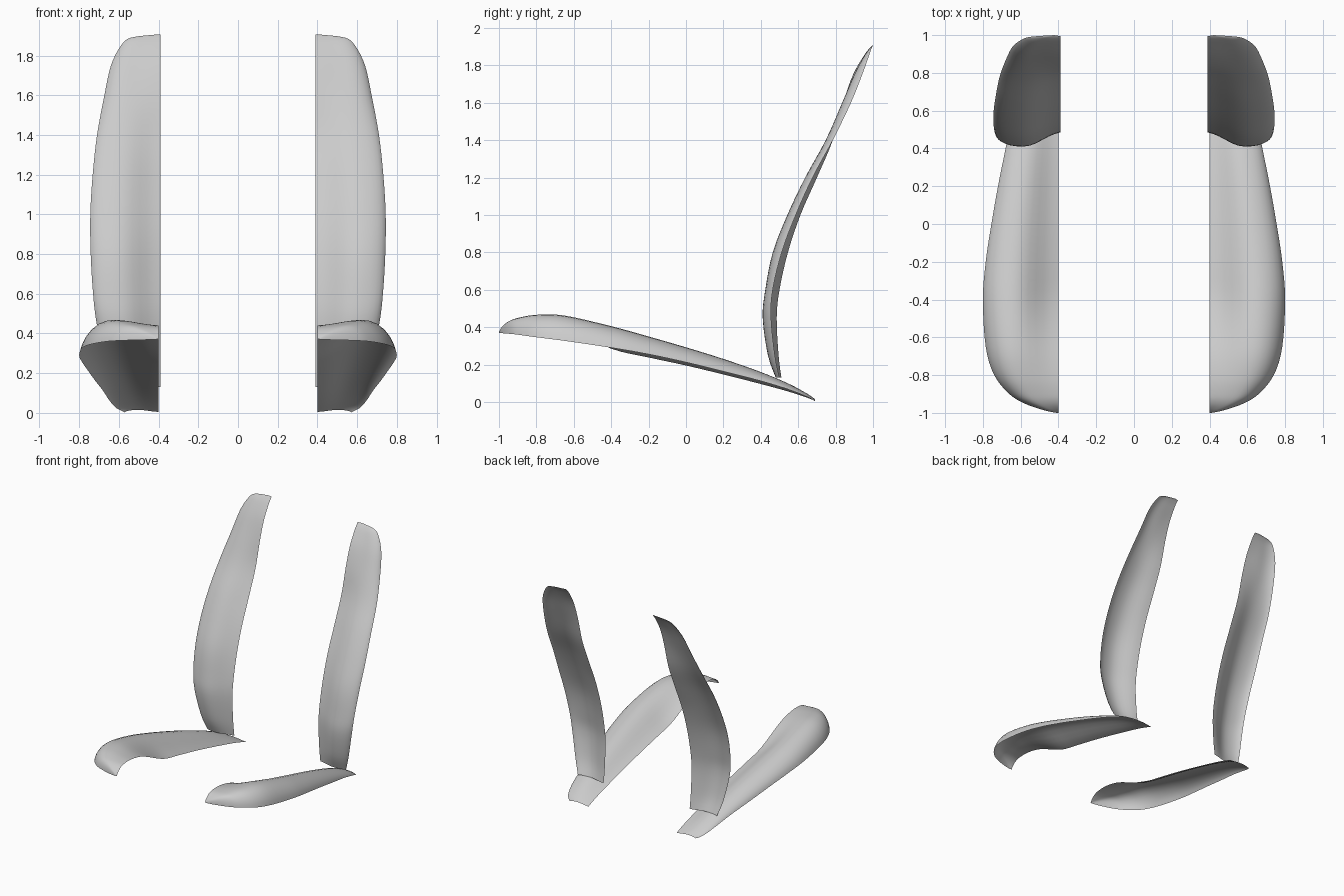
import bpy

# cross-section: (fraction across the width, rise from edge to crest)
SECTION = [(0, 0), (.1, .12), (.2, .31), (.3, .54), (.4, .77), (.5, .93), (.6, 1),
           (.7, .97), (.8, .86), (.88, .68), (.94, .46), (.98, .22), (1, 0)]


def smooth_rows(rows, steps=4):
    """Catmull-Rom interpolation through the station rows."""
    out = []
    for i in range(len(rows) - 1):
        a, b, c, d = (rows[max(0, min(len(rows) - 1, i + k))] for k in (-1, 0, 1, 2))
        for s in range(steps):
            t = s / steps
            out.append([.5 * (2 * q + (r - p) * t + (2 * p - 5 * q + 4 * r - w) * t * t
                              + (3 * q - p - 3 * r + w) * t ** 3)
                        for p, q, r, w in zip(a, b, c, d)])
    out.append(list(rows[-1]))
    return out


def bolster(name, rows, inner_x, upright):
    """Open shell lofted along stations, mirrored to the other side."""
    verts, faces = [], []
    n = len(SECTION)
    stations = smooth_rows(rows)
    for pos, rim_x, inner, crest, rim in stations:
        for t, h in SECTION:
            edge = inner if t < .6 else rim
            x = inner_x + (rim_x - inner_x) * t
            v = edge + (crest - edge) * h
            verts.append((x, v, pos) if upright else (x, pos, v))
    for i in range(len(stations) - 1):
        for j in range(n - 1):
            a = i * n + j
            quad = (a, a + 1, a + n + 1, a + n)
            faces.append(quad)
    mesh = bpy.data.meshes.new(name)
    mesh.from_pydata(verts, [], faces)
    mesh.shade_smooth()
    obj = bpy.data.objects.new(name, mesh)
    bpy.context.collection.objects.link(obj)
    mirror = obj.modifiers.new("Mirror", 'MIRROR')
    mirror.use_mirror_merge = False
    return obj


# seat side bolsters: y, outer x, inner z, crest z, rim z
bolster("seat_bolsters", [
    (-1.0, .41, .37, .372, .37),
    (-.985, .48, .395, .40, .368),
    (-.95, .58, .424, .43, .365),
    (-.9, .66, .438, .449, .36),
    (-.8, .74, .437, .466, .346),
    (-.65, .785, .40, .462, .327),
    (-.4, .80, .285, .405, .29),
    (-.2, .785, .238, .35, .255),
    (0, .755, .195, .292, .212),
    (.2, .72, .147, .23, .163),
    (.4, .68, .096, .16, .112),
    (.55, .65, .055, .097, .066),
    (.65, .615, .022, .043, .026),
    (.69, .57, .005, .015, .003)], .40, False)

# backrest side bolsters: z, outer x, inner y, crest y, rim y
bolster("backrest_bolsters", [
    (.13, .63, .51, .48, .50),
    (.25, .67, .495, .438, .475),
    (.45, .712, .485, .41, .455),
    (.6, .73, .50, .424, .464),
    (.8, .742, .545, .464, .512),
    (1.0, .744, .612, .542, .587),
    (1.2, .732, .70, .637, .677),
    (1.4, .71, .785, .747, .785),
    (1.6, .673, .84, .835, .882),
    (1.75, .64, .893, .90, .942),
    (1.85, .59, .95, .953, .978),
    (1.89, .54, .98, .982, .992),
    (1.905, .42, .995, .997, 1.0)], .39, True)
